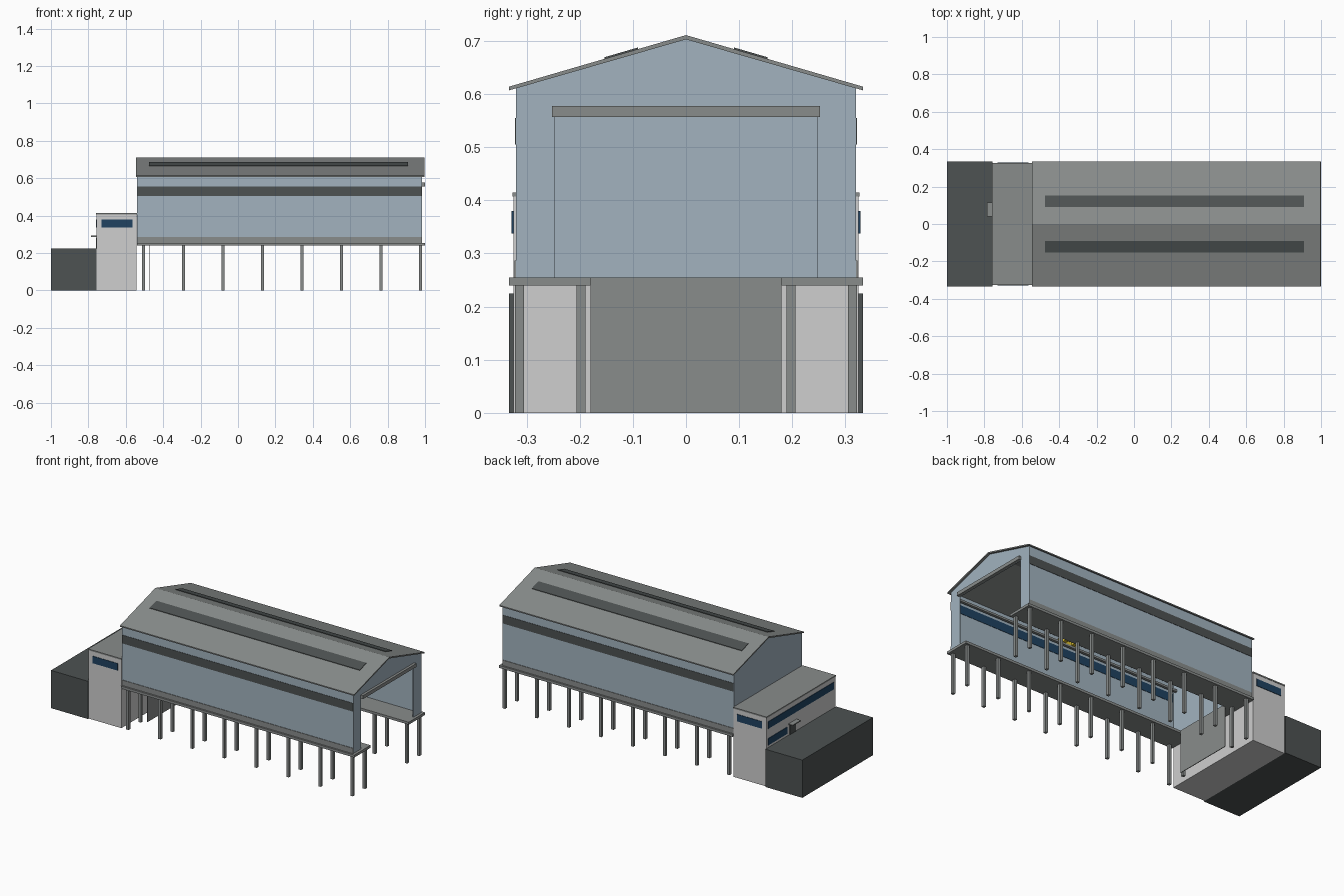
import bpy, bmesh
from math import *

if "Cube" in bpy.data.objects:
    bpy.data.objects.remove(bpy.data.objects["Cube"])

def mat(name, r, g, b):
    m = bpy.data.materials.new(name)
    m.diffuse_color = (r, g, b, 1)
    m.use_nodes = True
    m.node_tree.nodes["Principled BSDF"].inputs["Base Color"].default_value = m.diffuse_color
    return m

BLUE = mat("pale_blue_cladding", .36, .45, .52)
GREY = mat("mid_grey", .25, .265, .26)
LIGHT = mat("light_concrete", .62, .62, .62)
DARK = mat("dark_grey", .075, .085, .085)
NAVY = mat("navy_glass", .014, .055, .12)
YELLOW = mat("crane_yellow", .75, .55, .03)

def finish(name, bm, m):
    bmesh.ops.recalc_face_normals(bm, faces=bm.faces)
    me = bpy.data.meshes.new(name)
    bm.to_mesh(me)
    bm.free()
    me.materials.append(m)
    ob = bpy.data.objects.new(name, me)
    bpy.context.collection.objects.link(ob)
    return ob

def add_box(bm, x0, x1, y0, y1, z0, z1):
    vs = bmesh.ops.create_cube(bm, size=1)["verts"]
    for v in vs:
        v.co = ((x0 + x1) / 2 + v.co.x * (x1 - x0),
                (y0 + y1) / 2 + v.co.y * (y1 - y0),
                (z0 + z1) / 2 + v.co.z * (z1 - z0))

def boxes(name, m, *dims, mirror=False):
    """One object of several boxes, optionally repeated across y = 0."""
    bm = bmesh.new()
    for x0, x1, y0, y1, z0, z1 in dims:
        add_box(bm, x0, x1, y0, y1, z0, z1)
        if mirror:
            add_box(bm, x0, x1, -y1, -y0, z0, z1)
    return finish(name, bm, m)

def extrude_x(name, m, profile, x0, x1):
    """Extrude a (y, z) outline along x."""
    bm = bmesh.new()
    f = bm.faces.new([bm.verts.new((x0, y, z)) for y, z in profile])
    r = bmesh.ops.extrude_face_region(bm, geom=[f])
    for v in r["geom"]:
        if isinstance(v, bmesh.types.BMVert):
            v.co.x = x1
    return finish(name, bm, m)

# low block and annex at the landward end
boxes("low_block", DARK, (-1, -.757, -.333, .333, 0, .225))
boxes("annex", LIGHT, (-.757, -.542, -.325, .325, 0, .407))
boxes("annex_roof", GREY, (-.76, -.54, -.327, .327, .407, .415))
boxes("annex_side_windows", NAVY, (-.73, -.565, .324, .328, .338, .38), mirror=True)
boxes("annex_end_windows", NAVY,
      (-.76, -.756, -.31, .31, .338, .38),
      (-.76, -.756, .13, .31, .24, .28))
boxes("annex_door", DARK, (-.76, -.756, .05, .105, .225, .283))
boxes("door_canopy", GREY, (-.785, -.757, .04, .115, .287, .293))

# decks, quay wall and piles
boxes("side_decks", GREY, (-.54, 1, .18, .333, .24, .255), mirror=True)
boxes("end_deck", GREY, (-.54, -.47, -.18, .18, .24, .255))
boxes("quay_wall", GREY, (-.474, -.47, -.18, .18, 0, .24))
piles = [(x - .008, x + .008, y - .0085, y + .0085, 0, .24)
         for x in [-.504 + i * .2113 for i in range(8)] for y in (.198, .3135)]
boxes("piles", GREY, *piles, mirror=True)

# shed walls
boxes("long_walls", BLUE, (-.538, .985, .314, .32, .255, .612), mirror=True)
boxes("wall_base_bands", GREY, (-.538, .985, .3195, .323, .255, .287), mirror=True)
boxes("outer_window_bands", DARK, (-.538, .985, .3195, .322, .505, .555), mirror=True)
boxes("inner_window_bands", NAVY, (-.53, .975, .312, .3145, .505, .555), mirror=True)
gable = [(-.32, .255), (-.32, .612), (0, .705), (.32, .612), (.32, .255)]
extrude_x("rear_gable", BLUE, gable, -.54, -.534)
opening = [(.247, .255), (.247, .557), (-.247, .557), (-.247, .255)]
extrude_x("front_gable", BLUE, gable + opening, .979, .985)
boxes("door_header", GREY, (.983, 1, -.252, .252, .557, .578))

# roof with two rooflight strips
def roof_z(y):
    return .711 - abs(y) * .291

extrude_x("roof", GREY, [(-.333, .607), (-.333, .614), (0, .711), (.333, .614),
                         (.333, .607), (0, .703)], -.545, .998)
for side, label in ((-1, "front"), (1, "back")):
    a, b = side * .09, side * .153
    extrude_x(label + "_rooflight", DARK,
              [(a, roof_z(a) - .002), (a, roof_z(a) + .003),
               (b, roof_z(b) + .003), (b, roof_z(b) - .002)], -.475, .91)

# overhead crane on rails inside
boxes("crane_rails", GREY, (-.534, .978, .285, .3, .56, .572), mirror=True)
boxes("crane_girders", YELLOW,
      (.17, .19, -.3, .3, .572, .597), (.23, .25, -.3, .3, .572, .597),
      (.15, .27, -.3, -.285, .572, .59), (.15, .27, .285, .3, .572, .59))
